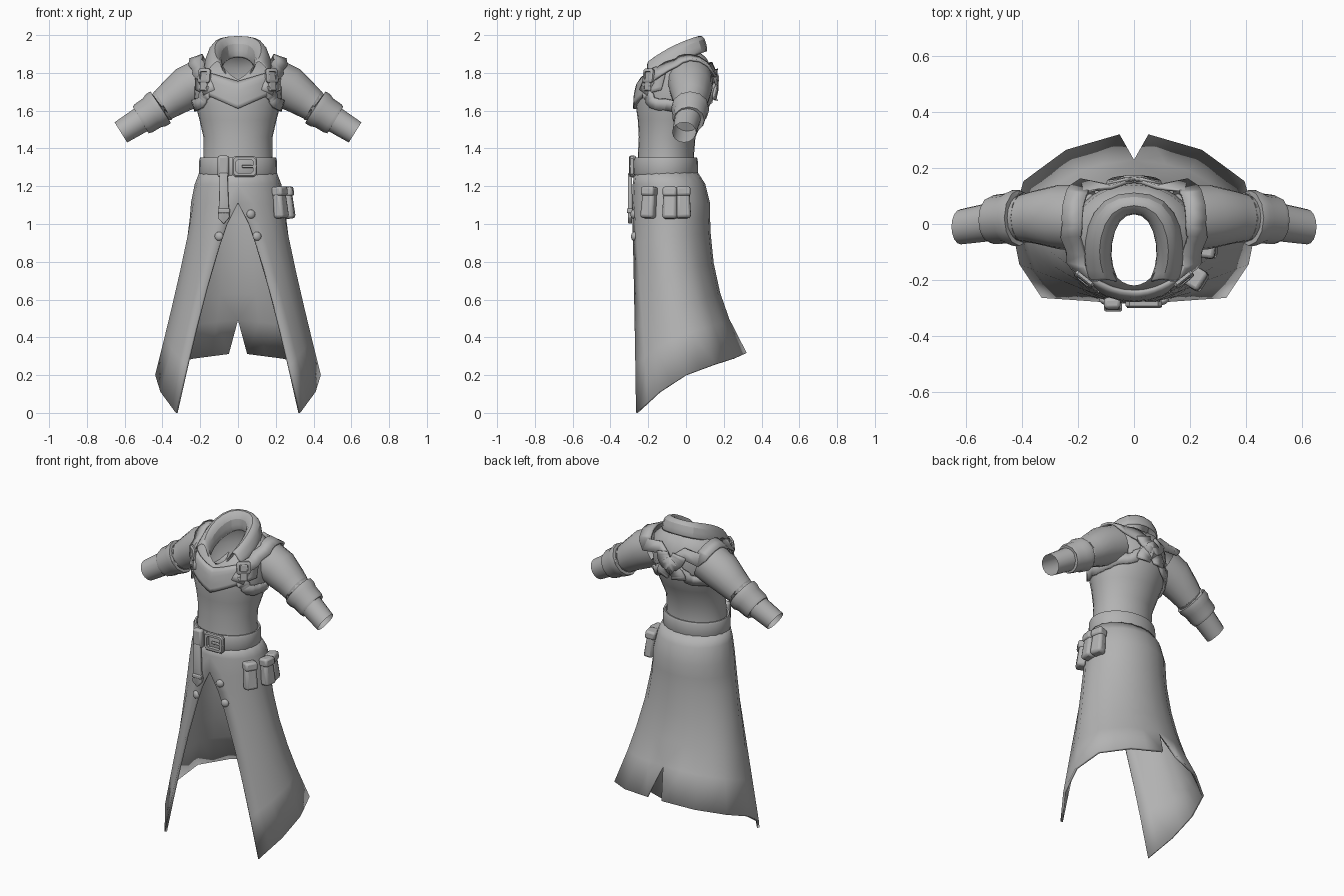
import bpy, bmesh, math
from mathutils import Vector, Matrix
from mathutils.bvhtree import BVHTree

if "Cube" in bpy.data.objects:
    bpy.data.objects.remove(bpy.data.objects["Cube"])

GREY = bpy.data.materials.new("grey_cloth")
GREY.diffuse_color = (0.45, 0.45, 0.45, 1)
GREY.use_nodes = True
GREY.node_tree.nodes["Principled BSDF"].inputs["Base Color"].default_value = GREY.diffuse_color


def finish(name, bm, mirror=False, thick=0, offset=0, bevel=0, subdiv=0, angle=40):
    bmesh.ops.recalc_face_normals(bm, faces=bm.faces)
    me = bpy.data.meshes.new(name)
    bm.to_mesh(me)
    bm.free()
    me.materials.append(GREY)
    ob = bpy.data.objects.new(name, me)
    bpy.context.collection.objects.link(ob)
    bpy.context.view_layer.objects.active = ob
    ob.select_set(True)
    bpy.ops.object.shade_smooth_by_angle(angle=math.radians(angle))
    ob.select_set(False)
    if mirror:
        m = ob.modifiers.new("mirror", 'MIRROR')
        m.use_clip = True
        m.merge_threshold = 0.002
    if thick:
        m = ob.modifiers.new("thickness", 'SOLIDIFY')
        m.thickness, m.offset = thick, offset
    if bevel:
        m = ob.modifiers.new("bevel", 'BEVEL')
        m.width, m.segments = bevel, 2
    if subdiv:
        ob.modifiers.new("smooth", 'SUBSURF').levels = subdiv
        ob.modifiers["smooth"].render_levels = subdiv
    return ob


def loft(name, rows, closed=True, **kw):
    """Skin a list of equally long point rows."""
    bm = bmesh.new()
    vs = [[bm.verts.new(p) for p in r] for r in rows]
    n = len(rows[0])
    for a, b in zip(vs, vs[1:]):
        for i in range(n if closed else n - 1):
            j = (i + 1) % n
            bm.faces.new((a[i], a[j], b[j], b[i]))
    return finish(name, bm, **kw)


def box(name, mat, size, bevel=0.01, taper=1.0, mirror=False):
    bm = bmesh.new()
    bmesh.ops.create_cube(bm, size=1)
    for v in bm.verts:
        if v.co.y > 0:
            v.co.x *= taper
            v.co.z *= taper
        v.co = mat @ Vector(c * s for c, s in zip(v.co, size))
    return finish(name, bm, bevel=bevel, mirror=mirror)


def frame(name, mat, w, h, bar, depth, mirror=False):
    """Rounded rectangular buckle frame."""
    def ring(sx, sy, z):
        c = 0.25 * min(sx, sy)
        pts = [(sx - c, sy), (sx, sy - c), (sx, c - sy), (sx - c, -sy),
               (c - sx, -sy), (-sx, c - sy), (-sx, sy - c), (c - sx, sy)]
        return [mat @ Vector((x, y, z)) for x, y in pts]
    w, h = w / 2, h / 2
    rows = [ring(w, h, 0), ring(w, h, depth * .7), ring(w - bar * .3, h - bar * .3, depth),
            ring(w - bar, h - bar, depth), ring(w - bar, h - bar, 0)]
    return loft(name, rows, mirror=mirror)


def tree(*obs):
    vs, fs = [], []
    for o in obs:
        k = len(vs)
        vs += [v.co.copy() for v in o.data.vertices]
        fs += [[i + k for i in p.vertices] for p in o.data.polygons]
    return BVHTree.FromPolygons(vs, fs)


def on(bvh, guide, lift=0.0):
    """Surface point nearest to an outside guide point, and its outward direction."""
    g = Vector(guide)
    hit = bvh.find_nearest(g)[0]
    n = (g - hit).normalized()
    return hit + n * lift, n


def facing(pos, n):
    return Matrix.Translation(pos) @ n.to_track_quat('Z', 'Y').to_matrix().to_4x4()


def ribbon(name, bvh, guides, width, lift=0.008, steps=5, thick=0.014):
    """Strap laid over a surface along guide points."""
    g = [Vector(p) for p in guides]
    path = [a.lerp(b, k / steps) for a, b in zip(g, g[1:]) for k in range(steps)] + [g[-1]]
    pts = [on(bvh, p, lift) for p in path]
    rows = []
    for i, (p, n) in enumerate(pts):
        t = pts[min(i + 1, len(pts) - 1)][0] - pts[max(i - 1, 0)][0]
        s = n.cross(t).normalized() * width / 2
        rows.append([p - s, p + s])
    return loft(name, rows, closed=False, thick=thick, mirror=True)


def oval(zf, zb, rx, yf, yb, lift=0, n=28):
    """Horizontal body ring, tilted front to back and lifted at the sides."""
    out = []
    for i in range(n):
        a = 2 * math.pi * i / n
        k = (1 - math.cos(a)) / 2
        out.append((rx * math.sin(a), yf + (yb - yf) * k,
                    zf + (zb - zf) * k + lift * abs(math.sin(a))))
    return out


# Bodice
torso = loft("bodice", [oval(*r) for r in [
    (1.27, 1.27, .19, -.26, .045), (1.36, 1.36, .183, -.255, .042),
    (1.46, 1.46, .183, -.25, .05), (1.55, 1.56, .205, -.255, .095),
    (1.62, 1.66, .228, -.265, .14), (1.69, 1.75, .235, -.26, .15),
    (1.73, 1.82, .225, -.25, .14, .05), (1.75, 1.87, .17, -.235, .11, .06),
    (1.765, 1.91, .1, -.22, .06, .05)]])


# Sleeves and turned cuffs
def tube(name, path, sides, thick=0):
    rows = []
    for i, (x, y, z, r) in enumerate(path):
        a, b = path[max(i - 1, 0)], path[min(i + 1, len(path) - 1)]
        t = Vector((b[0] - a[0], 0, b[2] - a[2])).normalized()
        side = Vector((0, 1, 0))
        up = side.cross(t)
        rows.append([Vector((x, y, z)) + r * (side * math.cos(q) + up * math.sin(q))
                     for q in (2 * math.pi * k / sides for k in range(sides))])
    return loft(name, rows, mirror=True, thick=thick)


arm = tube("sleeve", [(.17, .02, 1.765, .12), (.27, .025, 1.72, .115), (.35, .025, 1.662, .096),
                      (.42, .02, 1.61, .08), (.5, .01, 1.56, .07), (.62, -.01, 1.485, .063)], 16)
tube("cuff", [(.42, .02, 1.612, .075), (.395, .022, 1.628, .09), (.41, .022, 1.618, .1),
              (.435, .022, 1.602, .1), (.455, .02, 1.589, .09), (.50, .016, 1.56, .088),
              (.515, .015, 1.55, .082), (.505, .015, 1.557, .07)], 12)
body, trunk = tree(torso, arm), tree(torso)

# Long open skirt: waist rings, then columns running down to the slanted hem
hem = [(.325, -.26, 0), (.405, -.14, .11), (.432, 0, .2), (.39, .15, .255),
       (.24, .26, .29), (.05, .315, .315)]
curve = [.75, 1.0, 1.15, 1.6, 2.2, 2.5]
N = 10


def half_ring(z, rx, yf, yb):
    return [Vector((rx * math.sin(math.pi * i / N),
                    (yf + yb) / 2 + (yf - yb) / 2 * math.cos(math.pi * i / N), z)) for i in range(N + 1)]


top = half_ring(1.11, .242, -.28, .12)
rows = [half_ring(1.28, .195, -.265, .05), half_ring(1.21, .222, -.275, .095), top]
for t in (.1, .2, .4, .6, .775, 1):
    row = []
    for i, p in enumerate(top):
        k, f = min(i // 2, 4), i / 2 - min(i // 2, 4)
        end = Vector(hem[k]).lerp(Vector(hem[k + 1]), f)
        e = t ** (curve[k] * (1 - f) + curve[k + 1] * f)
        q = p.lerp(end, e)
        q.z = p.z + (end.z - p.z) * t
        if i == N and t < 1:
            q.x = 0
        row.append(q)
    rows.append(row)
skirt = loft("coat_skirt", rows, closed=False, mirror=True, thick=0.014)
hips = tree(skirt)

# Folded collar: inner stand, fold, outer fall
loft("collar", [
    [(0, .05, 1.88), (.055, .025, 1.87), (.088, -.07, 1.83), (.08, -.16, 1.79), (.045, -.215, 1.76)],
    [(0, .045, 1.96), (.06, .02, 1.955), (.092, -.07, 1.92), (.092, -.16, 1.86), (.075, -.205, 1.82)],
    [(0, .075, 2.0), (.085, .05, 1.995), (.125, -.05, 1.96), (.125, -.14, 1.91), (.10, -.20, 1.865)],
    [(0, .105, 1.99), (.11, .08, 1.98), (.155, -.02, 1.94), (.155, -.12, 1.89), (.13, -.21, 1.85)],
    [(0, .12, 1.915), (.115, .095, 1.905), (.172, -.01, 1.87), (.182, -.11, 1.825), (.165, -.215, 1.795)],
], closed=False, mirror=True, thick=0.012, subdiv=1)

# Pointed chest yoke laid over the bodice
rows = []
for j in range(7):
    row = []
    for i in range(19):
        x = .22 * (i / 9 - 1)
        lo, hi = 1.61 + .45 * abs(x), 1.752 + .3 * abs(x)
        z = lo + (hi - lo) * j / 6
        hit = body.ray_cast(Vector((abs(x), -1, z)), Vector((0, 1, 0)))[0]
        if hit is None:
            hit = on(body, (abs(x), -.4, z))[0]
        row.append((x, hit.y - .008, hit.z))
    rows.append(row)
loft("chest_yoke", rows, closed=False, thick=0.016)

# Harness straps, back cross and shoulder buckles
ribbon("shoulder_strap", body, [(.25, -.36, 1.70), (.28, -.2, 1.9), (.26, .02, 1.99),
                                (.2, .22, 1.9), (0, .3, 1.74)], .075)
ribbon("side_strap", trunk, [(0, .3, 1.74), (.17, .26, 1.65), (.29, .1, 1.6),
                             (.33, -.08, 1.6), (.3, -.25, 1.64), (.25, -.36, 1.72)], .06)
ribbon("back_cross", trunk, [(.1, .3, 1.83), (0, .32, 1.735), (-.1, .3, 1.64)], .085, lift=.016)
p, n = on(body, (.26, -.3, 1.80), .012)
m = facing(p, n)
frame("shoulder_buckle", m, .08, .075, .016, .016, mirror=True)
box("shoulder_buckle_tongue", m @ Matrix.Translation((0, -.03, .004)), (.045, .1, .016), .005, mirror=True)

# Belt with buckle, loop and hanging end
loft("belt", [oval(z, z, .19 + d, -.262 - d, .047 + d) for z, d in
              [(1.262, 0), (1.258, .012), (1.27, .017), (1.34, .015), (1.352, .01), (1.35, 0)]])
front = Vector((0, -1, 0))
frame("belt_buckle", facing(Vector((.035, -.278, 1.305)), front), .13, .11, .02, .022)
box("belt_buckle_prong", facing(Vector((.06, -.292, 1.305)), front), (.08, .015, .014), .004)
box("belt_loop", facing(Vector((-.078, -.283, 1.305)), front), (.06, .115, .04), .012)
outline = [(-.098, 1.27), (-.1, 1.12), (-.107, 1.03), (-.075, 1.0), (-.045, 1.035), (-.05, 1.12), (-.055, 1.27)]
bm = bmesh.new()
bm.faces.new([bm.verts.new((x, -.296, z)) for x, z in outline])
finish("belt_end", bm, thick=.022, bevel=.005)
box("belt_end_keeper", facing(Vector((-.075, -.298, 1.07)), front), (.064, .025, .03), .006)

# Three hip pouches with flaps, on one side only
for k, g in enumerate([(.36, -.28, 1.13), (.45, -.11, 1.13), (.44, .02, 1.13)]):
    p, n = on(hips, g, .022)
    n.z = 0.12
    m = facing(p, n.normalized())
    box("pouch_%d" % (k + 1), m, (.08, .165, .06), .016, taper=.85)
    box("pouch_flap_%d" % (k + 1), m @ Matrix.Translation((0, .06, .004)), (.076, .05, .064), .012)

# Domed coat buttons
for k, g in enumerate([(.13, -.5, 1.055), (.162, -.5, .952)]):
    p, n = on(hips, g, .006)
    bm = bmesh.new()
    bmesh.ops.create_uvsphere(bm, u_segments=12, v_segments=8, radius=.024,
                              matrix=facing(p, n) @ Matrix.Diagonal((1, 1, .6, 1)))
    finish("coat_button_%d" % (k + 1), bm, mirror=True)
